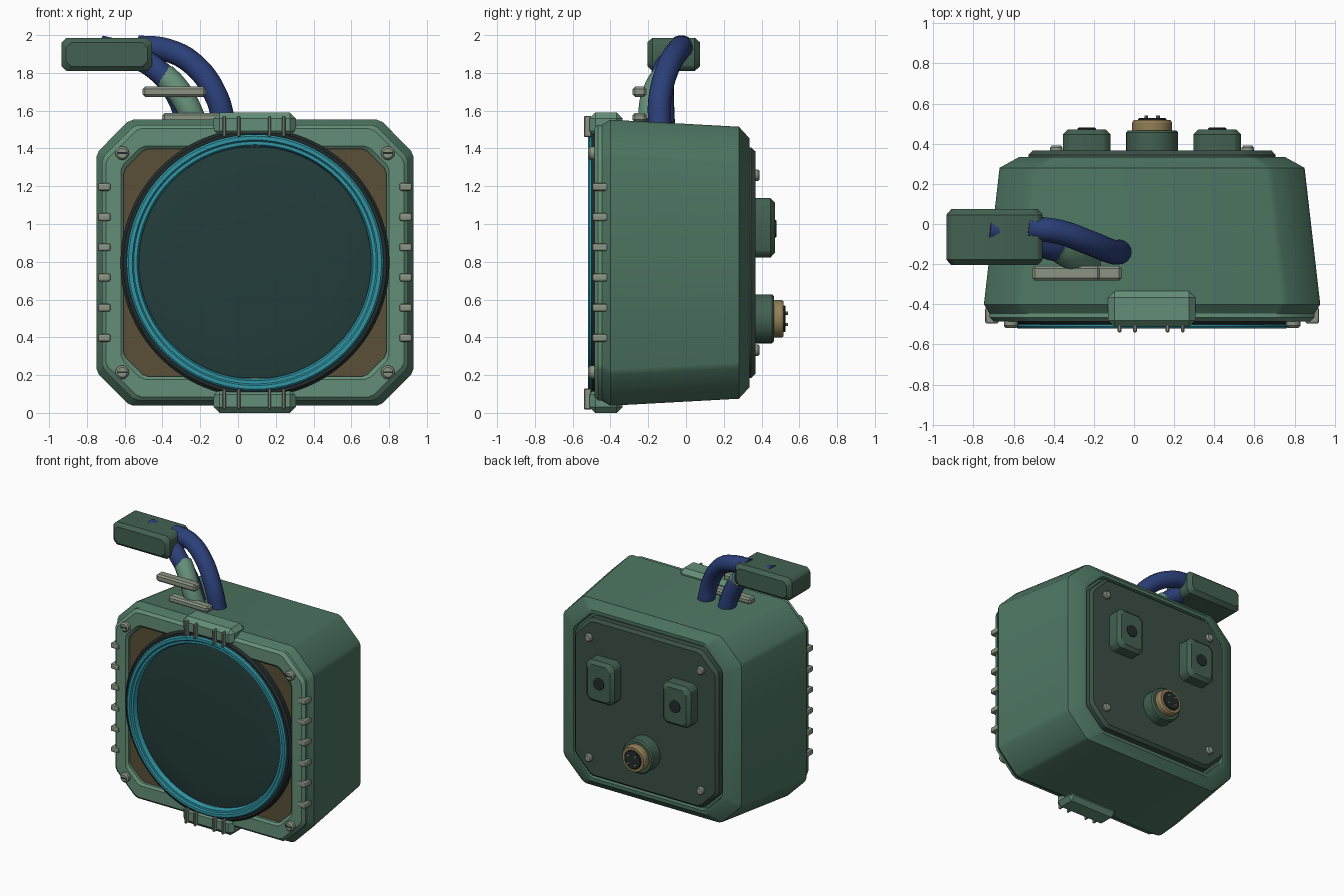
import bpy, bmesh
from math import sin, cos, pi, radians
from mathutils import Matrix

if "Cube" in bpy.data.objects:
    bpy.data.objects.remove(bpy.data.objects["Cube"])

CX, CZ = 0.09, 0.795          # centre of the housing seen from the front


def mat(name, hexcol):
    lin = [((int(hexcol[i:i + 2], 16) / 255 + 0.055) / 1.055) ** 2.4 for i in (0, 2, 4)]
    m = bpy.data.materials.new(name)
    m.diffuse_color = (*lin, 1)
    m.use_nodes = True
    m.node_tree.nodes["Principled BSDF"].inputs["Base Color"].default_value = m.diffuse_color
    return m


BODY = mat("green", "4d7561")
TRIM = mat("light_green", "648f78")
DEEP = mat("dark_green", "436151")
PANEL = mat("panel_green", "3b5045")
GLASS = mat("lens_glass", "233d3b")
TEAL = mat("teal", "3095a5")
BROWN = mat("brown", "5a5039")
BLUE = mat("blue", "2b3f78")
METAL = mat("metal", "8a9484")
BRASS = mat("brass", "927f56")
BLACK = mat("black", "222b2b")


def finish(name, bm, material, angle=30):
    bmesh.ops.recalc_face_normals(bm, faces=bm.faces)
    me = bpy.data.meshes.new(name)
    bm.to_mesh(me)
    bm.free()
    me.materials.append(material)
    ob = bpy.data.objects.new(name, me)
    bpy.context.collection.objects.link(ob)
    bpy.ops.object.select_all(action='DESELECT')
    ob.select_set(True)
    bpy.context.view_layer.objects.active = ob
    bpy.ops.object.shade_smooth_by_angle(angle=radians(angle))
    return ob


def loft(name, rings, material, closed=False):
    """Skin a list of equal-length point rings; cap the ends unless closed."""
    bm = bmesh.new()
    vr = [[bm.verts.new(p) for p in r] for r in rings]
    n = len(vr[0])
    pairs = list(zip(vr, vr[1:])) + ([(vr[-1], vr[0])] if closed else [])
    for a, b in pairs:
        for i in range(n):
            j = (i + 1) % n
            bm.faces.new((a[i], a[j], b[j], b[i]))
    if not closed:
        bm.faces.new(vr[0])
        bm.faces.new(vr[-1])
    return finish(name, bm, material)


def octagon(y, hx, hz, c, b=0.03, x0=CX, z0=CZ):
    """Rectangle with cut corners, each cut eased by a half-angle facet."""
    c -= 0.41 * b
    quad = [(hx, hz - c - b), (hx - 0.41 * b, hz - c), (hx - c, hz - 0.41 * b), (hx - c - b, hz)]
    pts = []
    for sx, sz in ((1, 1), (-1, 1), (-1, -1), (1, -1)):
        q = quad if sx * sz > 0 else quad[::-1]
        pts += [(x0 + sx * x, y, z0 + sz * z) for x, z in q]
    return pts


def lathe(name, profile, x, z, material, seg=24, closed=False):
    """Turn (radius, y) points around an axis running front to back."""
    rings = [[(x + r * cos(2 * pi * i / seg), y, z + r * sin(2 * pi * i / seg))
              for i in range(seg)] for r, y in profile]
    return loft(name, rings, material, closed)


def box(name, x, y, z, material, bevel=0.01, seg=1):
    """Bevelled box from (min, max) ranges."""
    bm = bmesh.new()
    size = [r[1] - r[0] for r in (x, y, z)]
    mid = [(r[1] + r[0]) / 2 for r in (x, y, z)]
    bmesh.ops.create_cube(bm, size=1, matrix=Matrix.Translation(mid) @ Matrix.Diagonal((*size, 1)))
    if bevel:
        bmesh.ops.bevel(bm, geom=bm.edges[:], offset=bevel, segments=seg, profile=0.5, affect='EDGES')
    return finish(name, bm, material, 20)


def tube(name, pts, radius, material):
    cu = bpy.data.curves.new(name, 'CURVE')
    cu.dimensions = '3D'
    cu.bevel_depth, cu.bevel_resolution, cu.resolution_u = radius, 6, 10
    cu.use_fill_caps = True
    sp = cu.splines.new('BEZIER')
    sp.bezier_points.add(len(pts) - 1)
    for bp, p in zip(sp.bezier_points, pts):
        bp.co = p
        bp.handle_left_type = bp.handle_right_type = 'AUTO'
    cu.materials.append(material)
    ob = bpy.data.objects.new(name, cu)
    bpy.context.collection.objects.link(ob)
    bpy.ops.object.select_all(action='DESELECT')
    ob.select_set(True)
    bpy.context.view_layer.objects.active = ob
    bpy.ops.object.convert(target='MESH')
    bpy.ops.object.shade_smooth_by_angle(angle=radians(40))


# Housing with a tapered back, rim and shallow rear recess
loft("housing", [octagon(*s) for s in (
    (-0.445, .81, .73, .175), (-0.40, .838, .757, .175), (0.28, .76, .72, .175),
    (0.335, .66, .66, .16), (0.335, .635, .635, .15), (0.30, .63, .63, .15))], BODY)

# Front bezel frame and the brown backing inside it
loft("front_bezel", [octagon(*s) for s in (
    (-0.42, .79, .71, .17), (-0.44, .81, .73, .175), (-0.465, .81, .73, .175), (-0.485, .79, .71, .17),
    (-0.485, .71, .617, .11), (-0.47, .695, .602, .11), (-0.42, .695, .602, .11))], TRIM, True)
loft("front_backing", [octagon(y, .70, .61, .11) for y in (-0.43, -0.45)], BROWN)

# Lens: dark outer ring, stepped teal ring, slightly recessed glass
lathe("lens_outer_ring", [(.712, -.43), (.712, -.485), (.697, -.5), (.66, -.5), (.66, -.43)],
      CX, CZ, BLACK, 80, True)
lathe("lens_ring", [(.68, -.46), (.68, -.51), (.67, -.52), (.65, -.52), (.642, -.51),
                    (.625, -.51), (.615, -.49), (.615, -.45)], CX, CZ, TEAL, 80, True)
lathe("lens_glass", [(.62, -.45), (.62, -.476), (.6, -.48), (.45, -.486), (.25, -.491), (.02, -.493)],
      CX, CZ, GLASS, 80)

# Clamps above and below the lens, each with four pins
for s, side in ((1, "top"), (-1, "bottom")):
    def zr(a, b):
        return tuple(sorted((CZ + s * a, CZ + s * b)))
    box(side + "_clamp", (CX - .219, CX + .216), (-.512, -.335), zr(.665, .795), TRIM, .032)
    for i, x in enumerate((-.072, .005, .167, .243)):
        box(f"{side}_clamp_pin_{i}", (x - .009, x + .009), (-.54, -.50), zr(.665, .778), METAL, .005)

# Grip ribs down both sides of the bezel
for s, side in ((1, "right"), (-1, "left")):
    for i in range(6):
        z = 1.197 - .16 * i
        x = sorted((CX + s * .764, CX + s * .832))
        box(f"{side}_rib_{i}", x, (-.497, -.415), (z - .021, z + .021), METAL, .012, 2)

# Slotted front screws and plain rear screws
for sx in (-1, 1):
    for sz in (-1, 1):
        tag = f"{'right' if sx > 0 else 'left'}_{'top' if sz > 0 else 'bottom'}"
        x, z = CX + sx * .703, CZ + sz * .58
        lathe("front_screw_" + tag, [(.036, -.47), (.036, -.507), (.026, -.518)], x, z, METAL, 20)
        box("front_screw_slot_" + tag, (x - .026, x + .026), (-.519, -.51), (z - .005, z + .005), BLACK, 0)
        lathe("rear_screw_" + tag, [(.031, .35), (.031, .38), (.023, .39)],
              CX + sx * .477, CZ + sz * .463, METAL, 20)

# Rear panel
loft("rear_panel", [octagon(*s) for s in (
    (0.295, .615, .61, .14), (0.345, .615, .61, .14), (0.367, .595, .59, .135))], PANEL)

# Two rear sockets
for s, side in ((1, "right"), (-1, "left")):
    x = CX + s * .325
    loft(side + "_socket", [octagon(y, hx, hz, .032, .008, x, .98) for y, hx, hz in (
        (.35, .119, .158), (.447, .119, .158), (.47, .095, .134))], DEEP)
    lathe(side + "_socket_hole", [(.046, .46), (.046, .476), (.04, .48)], x, .975, BLACK, 20)

# Round rear connector with brass collar and contact pins
lathe("connector_base", [(.13, .36), (.13, .455), (.12, .466)], CX, .498, DEEP, 32)
lathe("connector_collar", [(.1, .45), (.1, .505), (.092, .517), (.07, .517), (.07, .45)],
      CX, .498, BRASS, 32, True)
lathe("connector_core", [(.071, .46), (.071, .522), (.066, .527)], CX, .498, BLACK, 32)
for i in range(4):
    a = pi / 4 + pi / 2 * i
    lathe(f"connector_pin_{i}", [(.009, .52), (.009, .54)],
          CX + .042 * cos(a), .498 + .042 * sin(a), METAL, 10)

# Top connector block, its two cables and the sleeve in front of them
loft("cable_block", [octagon(y, hx, hz, .026, .006, -.695, 1.898) for y, hx, hz in (
    (-.205, .215, .063), (-.178, .24, .088), (.046, .24, .088), (.075, .215, .063))], DEEP)
tube("cable_front", [(-.072, -.14, 1.52), (-.112, -.137, 1.67), (-.23, -.09, 1.84),
                     (-.38, -.038, 1.922), (-.53, -.02, 1.938)], .062, BLUE)
tube("cable_rear", [(-.26, -.12, 1.52), (-.32, -.125, 1.68), (-.41, -.12, 1.80),
                    (-.57, -.05, 1.895), (-.73, -.03, 1.938)], .062, BLUE)
tube("cable_sleeve", [(-.225, -.19, 1.53), (-.28, -.18, 1.65), (-.335, -.15, 1.73),
                      (-.39, -.115, 1.785)], .066, TRIM)

# Retaining bars across the sleeve
box("upper_retainer", (-.505, -.17), (-.282, -.21), (1.673, 1.727), METAL, .012)
box("lower_retainer", (-.4, -.062), (-.282, -.21), (1.54, 1.588), METAL, .012)
